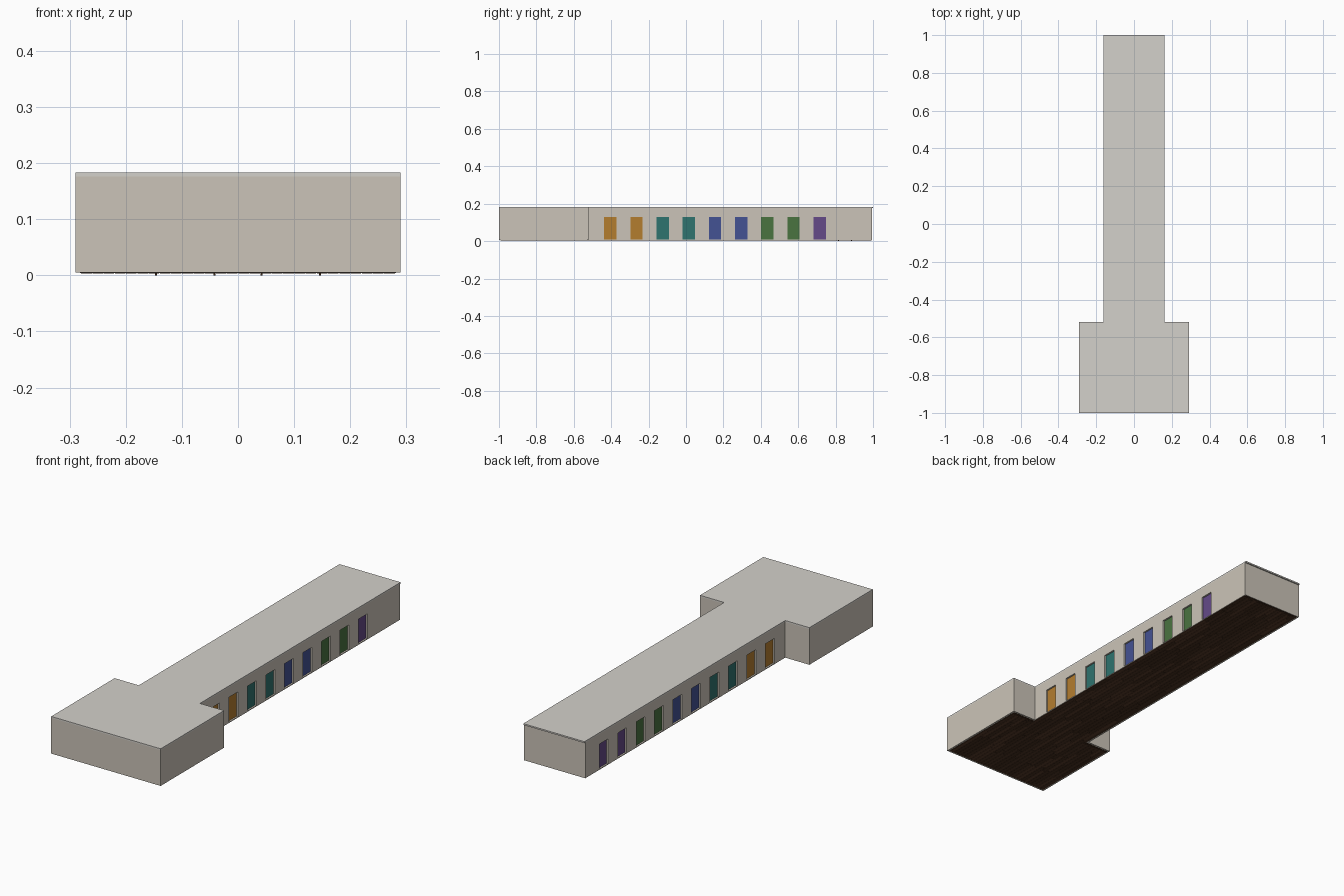
import bpy, bmesh, random
from mathutils import Matrix, Vector

if "Cube" in bpy.data.objects:
    bpy.data.objects.remove(bpy.data.objects["Cube"])

random.seed(4)


def material(name, r, g, b):
    lin = [((c / 255 + 0.055) / 1.055) ** 2.4 for c in (r, g, b)]
    m = bpy.data.materials.new(name)
    m.diffuse_color = (*lin, 1)
    m.use_nodes = True
    m.node_tree.nodes["Principled BSDF"].inputs["Base Color"].default_value = m.diffuse_color
    return m


WALL = material("wall_paint", 203, 196, 184)
CEIL = material("ceiling_paint", 212, 209, 203)
TRIM = material("dark_wood", 70, 48, 32)
LAMP = material("lamp", 245, 240, 220)
PLANKS = [material("plank_a", 80, 54, 37), material("plank_b", 72, 48, 32),
          material("plank_c", 90, 61, 42)]
DOORS = [material("orange", 180, 125, 47), material("teal", 47, 115, 110),
         material("blue", 68, 82, 148), material("green", 74, 115, 64),
         material("purple", 101, 74, 136)]


def boxes(name, bounds, mats):
    """One object from boxes (x0, x1, y0, y1, z0, z1[, material index])."""
    bm = bmesh.new()
    for b in bounds:
        lo, hi = Vector(b[0:6:2]), Vector(b[1:6:2])
        mat = Matrix.Translation((lo + hi) / 2) @ Matrix.Diagonal((*(hi - lo), 1))
        verts = bmesh.ops.create_cube(bm, size=1, matrix=mat)["verts"]
        for f in {f for v in verts for f in v.link_faces}:
            f.material_index = b[6] if len(b) > 6 else 0
    me = bpy.data.meshes.new(name)
    bm.to_mesh(me)
    bm.free()
    for m in mats:
        me.materials.append(m)
    ob = bpy.data.objects.new(name, me)
    bpy.context.collection.objects.link(ob)
    return ob


def t_slab(name, z0, z1, inset, mat):
    """T-shaped plan extruded between two heights."""
    w, c, s = 0.29 - inset, 0.162 - inset, -0.52 - inset
    f, e = -1 + inset, 1 - inset
    plan = [(-w, f), (w, f), (w, s), (c, s), (c, e), (-c, e), (-c, s), (-w, s)]
    bm = bmesh.new()
    face = bm.faces.new([bm.verts.new((x, y, z0)) for x, y in plan])
    ext = bmesh.ops.extrude_face_region(bm, geom=[face])["geom"]
    bmesh.ops.translate(bm, vec=(0, 0, z1 - z0),
                        verts=[v for v in ext if isinstance(v, bmesh.types.BMVert)])
    bmesh.ops.recalc_face_normals(bm, faces=bm.faces)
    me = bpy.data.meshes.new(name)
    bm.to_mesh(me)
    bm.free()
    me.materials.append(mat)
    ob = bpy.data.objects.new(name, me)
    bpy.context.collection.objects.link(ob)


T = 0.012               # wall thickness
Z0, Z1 = 0.005, 0.176   # wall base and top

# Ceiling and subfloor
t_slab("ceiling", Z1, 0.183, 0, CEIL)
t_slab("subfloor", 0.0045, 0.006, 0.008, TRIM)

# Staggered floor planks
planks = []
count, width = 28, 0.56 / 28
for i in range(count):
    x = -0.28 + i * width
    end = 0.985 if abs(x + width / 2) < 0.15 else -0.535
    y = -0.985
    while y < end - 0.01:
        y2 = min(y + random.uniform(0.12, 0.26), end)
        planks.append((x + 0.0006, x + width - 0.0006, y, y2 - 0.001,
                       0.003, 0.0075, random.randrange(3)))
        y = y2
boxes("floor_planks", planks, PLANKS)

# Front room and end walls
boxes("front_wall", [(-0.29, 0.29, -1, -1 + T, Z0, Z1)], [WALL])
boxes("end_wall", [(-0.162 + T, 0.162 - T, 0.994 - T, 0.994, Z0, Z1)], [WALL])
for s, side in ((-1, "left"), (1, "right")):
    def span(a, b):
        return tuple(sorted((s * a, s * b)))

    boxes(side + "_room_wall", [(*span(0.29 - T, 0.29), -1 + T, -0.52, Z0, Z1)], [WALL])
    boxes(side + "_return_wall",
          [(*span(0.162, 0.29 - T), -0.52 - T, -0.52, Z0, Z1)], [WALL])

    # Corridor wall with door openings
    wall = boxes(side + "_corridor_wall",
                 [(*span(0.162 - T, 0.162), -0.52 - T, 0.994, Z0, Z1)], [WALL])
    ys = [-0.405 + 0.14 * k for k in range(10 if s < 0 else 9)]
    h = 0.033
    cut = boxes(side + "_opening_cutter",
                [(*span(0.13, 0.18), y - h, y + h, 0.009, 0.128) for y in ys], [])
    cut.hide_render = True
    cut.hide_set(True)
    mod = wall.modifiers.new("openings", "BOOLEAN")
    mod.operation, mod.solver, mod.object = "DIFFERENCE", "EXACT", cut

    # Recessed doors, paired by colour, with inner frames and handles
    boxes(side + "_doors", [(*span(0.149, 0.154), y - h, y + h, 0.009, 0.128, k // 2)
                            for k, y in enumerate(ys)], DOORS)
    frame, knobs = [], []
    for y in ys:
        fx = span(0.146, 0.150)
        frame += [(*fx, y - h - 0.005, y - h, 0.0075, 0.133),
                  (*fx, y + h, y + h + 0.005, 0.0075, 0.133),
                  (*fx, y - h, y + h, 0.128, 0.133)]
        knobs.append((*span(0.145, 0.149), y + 0.021, y + 0.026, 0.062, 0.067))
    boxes(side + "_door_frames", frame, [TRIM])
    boxes(side + "_door_handles", knobs, [LAMP])

    # Small bench at the corridor end; its feet reach the ground
    legs = [(*span(x - 0.002, x + 0.002), y - 0.003, y + 0.003, 0, 0.03)
            for x in (0.042, 0.146) for y in (0.815, 0.885)]
    boxes(side + "_bench", legs + [(*span(0.038, 0.148), 0.81, 0.89, 0.03, 0.036)], [TRIM])

# Ceiling lamps along the corridor
boxes("ceiling_lamps", [(-0.03, 0.03, y - 0.04, y + 0.04, 0.173, Z1)
                        for y in (-0.76, -0.34, 0.0, 0.34, 0.68)], [LAMP])
